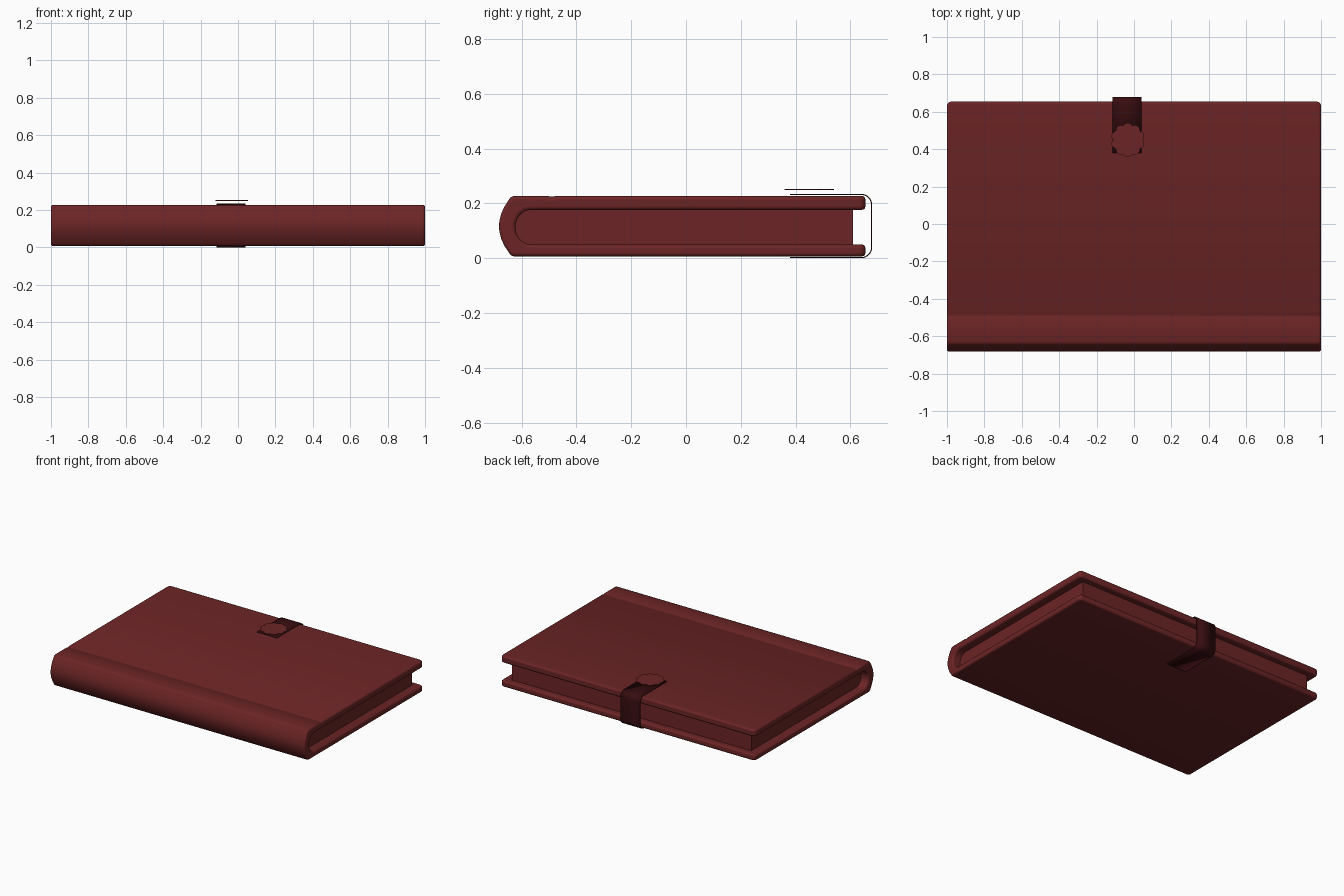
import bpy, bmesh, math

if "Cube" in bpy.data.objects:
    bpy.data.objects.remove(bpy.data.objects["Cube"])


def material(name, rgb):
    m = bpy.data.materials.new(name)
    m.diffuse_color = (*rgb, 1)
    m.use_nodes = True
    m.node_tree.nodes["Principled BSDF"].inputs["Base Color"].default_value = m.diffuse_color
    return m


red = material("dark red leather", (0.150, 0.018, 0.019))
dark = material("deep maroon strap", (0.040, 0.004, 0.005))


def finish(bm, name, mat):
    bmesh.ops.recalc_face_normals(bm, faces=bm.faces)
    me = bpy.data.meshes.new(name)
    bm.to_mesh(me)
    bm.free()
    ob = bpy.data.objects.new(name, me)
    bpy.context.collection.objects.link(ob)
    me.materials.append(mat)
    return ob


def smooth(ob):
    bpy.ops.object.select_all(action='DESELECT')
    ob.select_set(True)
    bpy.context.view_layer.objects.active = ob
    bpy.ops.object.shade_smooth_by_angle(angle=math.radians(35))


def extrude_x(profile, x0, x1):
    """Closed (y, z) profile swept from x0 to x1."""
    bm = bmesh.new()
    f = bm.faces.new([bm.verts.new((x0, y, z)) for y, z in profile])
    r = bmesh.ops.extrude_face_region(bm, geom=[f])
    for v in r["geom"]:
        if isinstance(v, bmesh.types.BMVert):
            v.co.x = x1
    return bm


def arc(cy, cz, ry, rz, a0, a1, n):
    pts = []
    for i in range(n + 1):
        a = math.radians(a0 + (a1 - a0) * i / n)
        pts.append((cy + ry * math.cos(a), cz + rz * math.sin(a)))
    return pts


# cover: C-shaped section with bulged spine and hinge groove
TOP, BOT, END = 0.227, 0.007, 0.655
MID = (TOP + BOT) / 2
bulge = [(-0.683 + 0.035 * (t / 0.095) ** 2, MID + t)
         for t in (0.095, 0.07, 0.045, 0.02, 0, -0.02, -0.045, -0.07, -0.095)]
outer = [(END, TOP), (-0.478, TOP), (-0.490, TOP - 0.006), (-0.502, TOP), (-0.63, TOP),
         (-0.641, 0.222)] + bulge + [(-0.641, 0.012), (-0.63, BOT), (END, BOT)]
inner = [(END, 0.050)] + arc(-0.565, 0.1135, 0.058, 0.0635, 270, 90, 14) + [(END, 0.177)]
bm = extrude_x(outer + inner, -1, 1)
# rounded board corners in plan
corners = [e for e in bm.edges
           if all(abs(v.co.y - END) < 1e-4 for v in e.verts)
           and abs(e.verts[0].co.x - e.verts[1].co.x) < 1e-4]
bmesh.ops.bevel(bm, geom=corners, offset=0.025, segments=4, profile=0.5, affect='EDGES')
cover = finish(bm, "book_cover", red)
bev = cover.modifiers.new("soft_edges", 'BEVEL')
bev.width, bev.segments = 0.012, 3
bev.limit_method, bev.angle_limit = 'ANGLE', math.radians(42)
smooth(cover)

# page block, tucked slightly into the cover
pages = finish(extrude_x([(0.61, 0.046)] + arc(-0.565, 0.1135, 0.062, 0.0675, 270, 90, 14)
                         + [(0.61, 0.181)], -0.94, 0.94), "page_block", red)
smooth(pages)

# strap: thin band wrapped around the open edge
path = ([(0.38, 0.235)] + arc(0.64, 0.195, 0.04, 0.04, 90, 0, 8)
        + arc(0.64, 0.040, 0.04, 0.04, 0, -90, 8) + [(0.38, 0.0)])
bm = bmesh.new()
rows = [[bm.verts.new((x, y, z)) for x in (-0.115, 0.04)] for y, z in path]
for a, b in zip(rows, rows[1:]):
    bm.faces.new((a[0], a[1], b[1], b[0]))
me = bpy.data.meshes.new("closure_strap")
bm.normal_update()
if bm.faces[:][0].normal.z < 0:
    bmesh.ops.reverse_faces(bm, faces=bm.faces[:]) if hasattr(bm.faces, "ensure_lookup_table") else None
bm.to_mesh(me)
bm.free()
strap = bpy.data.objects.new("closure_strap", me)
bpy.context.collection.objects.link(strap)
me.materials.append(dark)
sol = strap.modifiers.new("thickness", 'SOLIDIFY')
sol.thickness, sol.offset = 0.004, -1
smooth(strap)

# scalloped flower clasp floating over the strap end
N, LOBES = 120, 10
bm = bmesh.new()
ring = []
for i in range(N):
    a = 2 * math.pi * i / N
    r = 0.080 + 0.011 * abs(math.sin(a * LOBES / 2))
    ring.append(bm.verts.new((-0.033 + r * math.cos(a), 0.45 + r * math.sin(a), 0.249)))
f = bm.faces.new(ring)
r = bmesh.ops.extrude_face_region(bm, geom=[f])
for v in r["geom"]:
    if isinstance(v, bmesh.types.BMVert):
        v.co.z = 0.252
clasp = finish(bm, "flower_clasp", red)
